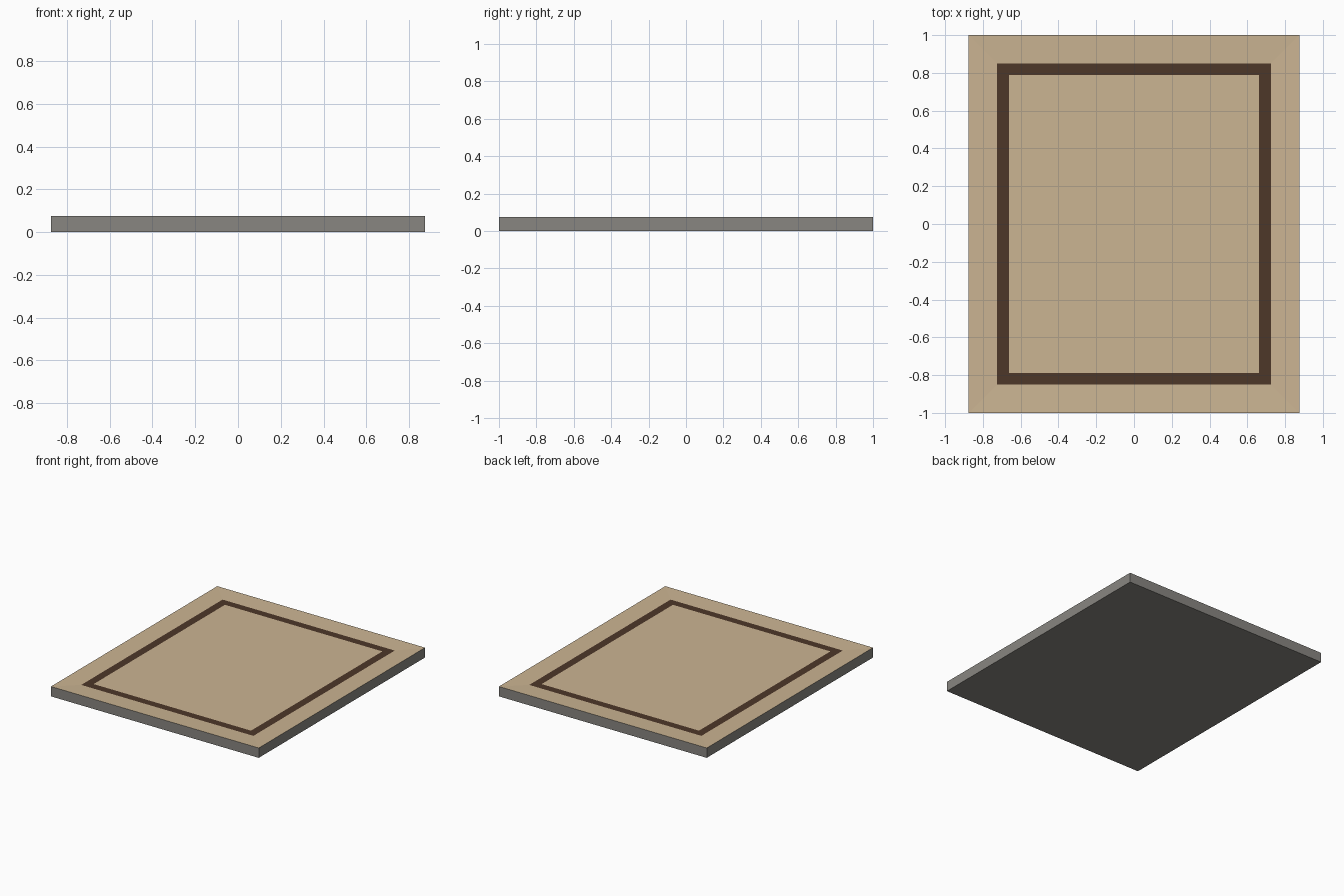
import bpy, bmesh

if "Cube" in bpy.data.objects:
    bpy.data.objects.remove(bpy.data.objects["Cube"])

def material(name, rgb):
    m = bpy.data.materials.new(name)
    m.diffuse_color = (*rgb, 1)
    m.use_nodes = True
    m.node_tree.nodes["Principled BSDF"].inputs["Base Color"].default_value = m.diffuse_color
    return m

GREY = material("grey backing", (0.25, 0.24, 0.22))
TAN = material("tan panel", (0.60, 0.46, 0.29))
BROWN = material("dark brown trim", (0.075, 0.038, 0.022))

def stacked_rings(name, rings, mats, cap_top=False, cap_bottom=False, smooth=False):
    """Join concentric rectangles (half x, half y, z); mats holds one material per band."""
    bm = bmesh.new()
    loops = [[bm.verts.new((sx * hx, sy * hy, z))
              for sx, sy in ((-1, -1), (1, -1), (1, 1), (-1, 1))] for hx, hy, z in rings]
    for a, b in zip(loops, loops[1:]):
        for i in range(4):
            j = (i + 1) % 4
            bm.faces.new((a[i], a[j], b[j], b[i]))
    if cap_top:
        bm.faces.new(loops[-1])
    if cap_bottom:
        bm.faces.new(loops[0][::-1])
    for f in bm.faces:
        f.smooth = smooth
    me = bpy.data.meshes.new(name)
    bm.to_mesh(me)
    bm.free()
    me.materials.append(mats)
    ob = bpy.data.objects.new(name, me)
    bpy.context.collection.objects.link(ob)
    return ob

RIM, BED = 0.075, 0.070
# grey sides and underside
stacked_rings("backing_tray", [(0.875, 1, 0), (0.875, 1, RIM)], GREY, cap_bottom=True)
# mitred border sloping gently inward
stacked_rings("mitred_border", [(0.875, 1, RIM), (0.725, 0.85, BED)], TAN)
# dark inlaid trim
stacked_rings("inlaid_trim", [(0.725, 0.85, BED), (0.663, 0.79, BED)], BROWN)
# flat centre panel
stacked_rings("centre_panel", [(0.663, 0.79, BED)], TAN, cap_top=True)
